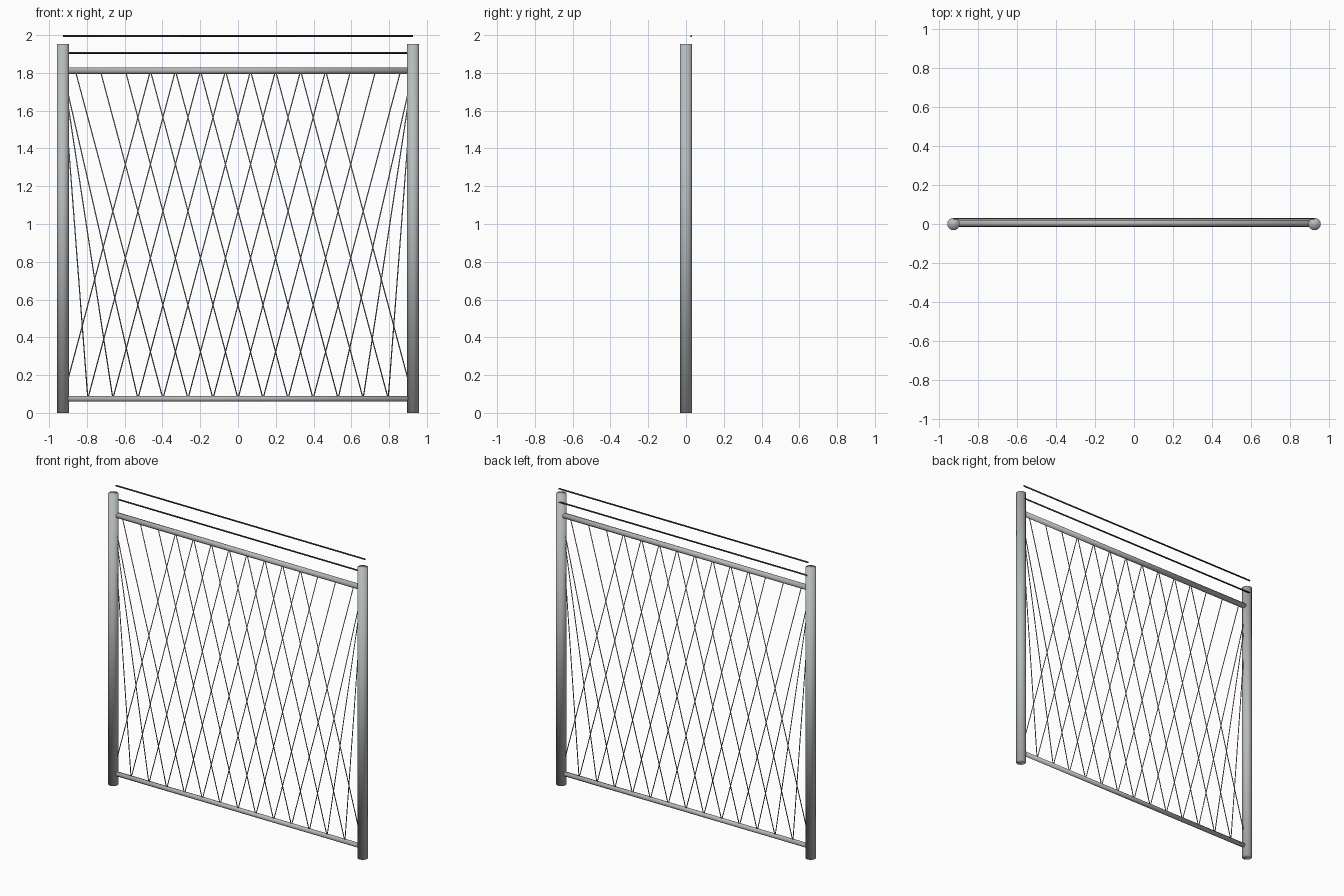
import bpy
from mathutils import Vector

if "Cube" in bpy.data.objects:
    bpy.data.objects.remove(bpy.data.objects["Cube"])


def material(name, rgb):
    m = bpy.data.materials.new(name)
    m.diffuse_color = (*rgb, 1)
    m.use_nodes = True
    m.node_tree.nodes["Principled BSDF"].inputs["Base Color"].default_value = m.diffuse_color
    return m


POST = material("galvanised grey", (0.47, 0.50, 0.51))
RAIL = material("rail grey", (0.48, 0.48, 0.49))
MESH = material("wire grey", (0.40, 0.40, 0.41))
TOP = material("dark wire", (0.04, 0.04, 0.043))


def rod(name, a, b, radius, sides, mat):
    """Smooth cylinder running from point a to point b."""
    a, b = Vector(a), Vector(b)
    d = b - a
    bpy.ops.mesh.primitive_cylinder_add(vertices=sides, radius=radius,
                                        depth=d.length, location=(a + b) / 2)
    ob = bpy.context.object
    ob.name = name
    ob.rotation_euler = d.to_track_quat('Z', 'Y').to_euler()
    ob.data.materials.append(mat)
    bpy.ops.object.shade_smooth()
    return ob


STEP = 0.1325            # spacing of the wire weave
EDGE = 7 * STEP          # post centre
LOW, HIGH = 0.075, 1.812  # rail heights

# Posts
for side, s in (("left", -1), ("right", 1)):
    rod(side + "_post", (s * EDGE, 0, 0), (s * EDGE, 0, 1.952), 0.032, 16, POST)

# Rails between the posts; the top one is slightly deeper
rod("bottom_rail", (-0.91, 0, LOW), (0.91, 0, LOW), 0.015, 12, RAIL)
rod("top_rail", (-0.91, 0.004, HIGH), (0.91, 0.004, HIGH), 0.0175, 12, RAIL)

# Straight wires strung along the back of the posts
for name, z in (("lower_top_wire", 1.906), ("upper_top_wire", 1.995)):
    rod(name, (-EDGE, 0.027, z), (EDGE, 0.027, z), 0.005, 8, TOP)

# Diamond weave: each wire leans 3.5 steps; the outermost gather at the top corners
for side, s in (("left", -1), ("right", 1)):
    for k in range(-7, 7):
        top = min(k + 3.5, 7)
        rod(f"{side}_leaning_wire", (s * k * STEP, 0, LOW),
            (s * top * STEP, 0, HIGH), 0.003, 6, MESH)
